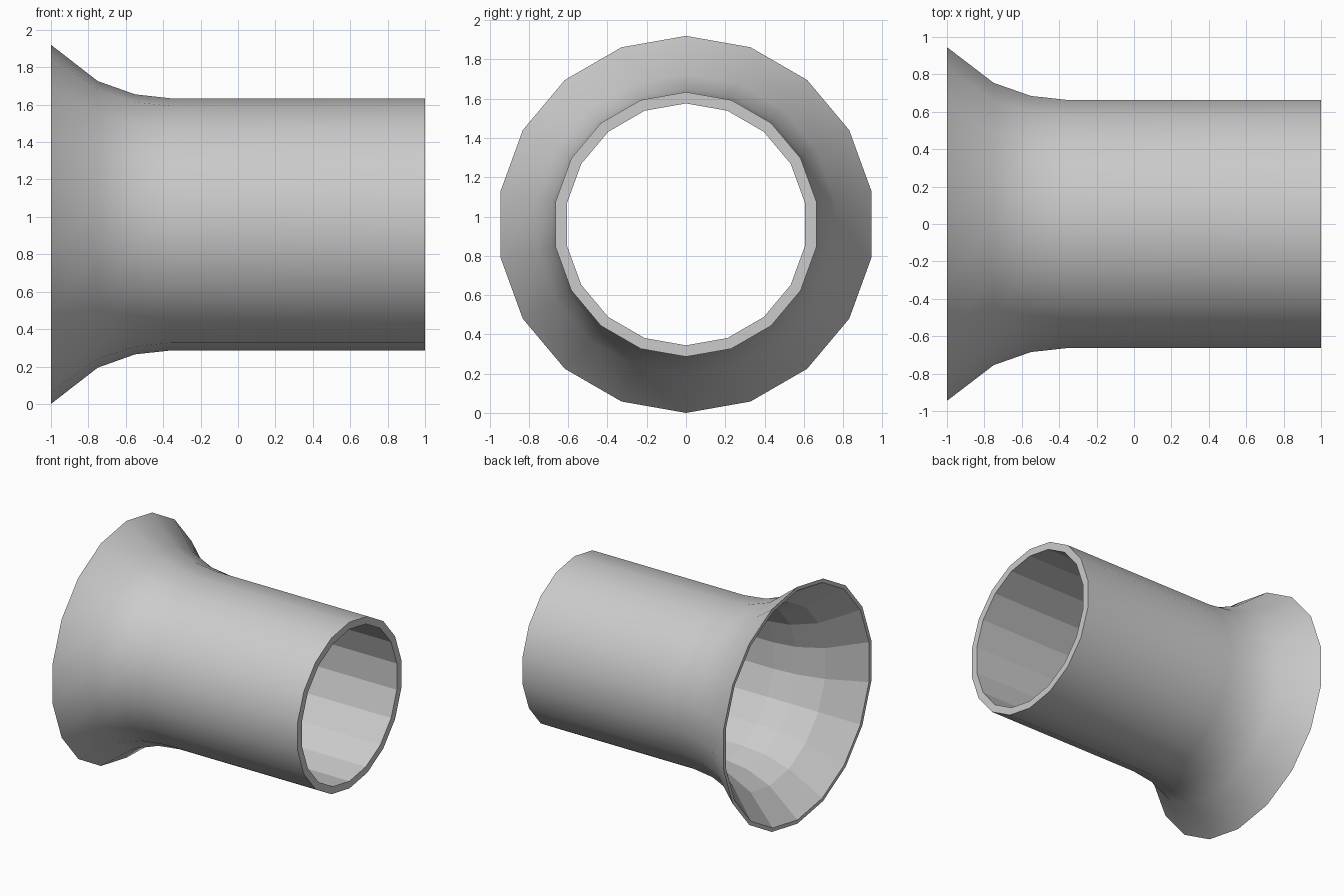
import bpy, bmesh
from math import sin, cos, tau

if "Cube" in bpy.data.objects:
    bpy.data.objects.remove(bpy.data.objects["Cube"])

SIDES = 18
CENTRE_Z = 0.96

# (x, radius) profiles from the flared mouth to the straight end
OUTER = [(-1, 0.96), (-0.75, 0.766), (-0.55, 0.695), (-0.36, 0.674), (1, 0.674)]
INNER = [(-1, 0.93), (-0.75, 0.72), (-0.55, 0.64), (-0.36, 0.616), (1, 0.616)]


def ring(bm, x, r):
    return [bm.verts.new((x, r * sin(tau * i / SIDES),
                          CENTRE_Z + r * cos(tau * i / SIDES)))
            for i in range(SIDES)]


def bridge(bm, a, b, smooth):
    for i in range(SIDES):
        j = (i + 1) % SIDES
        bm.faces.new((a[i], a[j], b[j], b[i])).smooth = smooth


bm = bmesh.new()
outer = [ring(bm, *p) for p in OUTER]
inner = [ring(bm, *p) for p in INNER]

# smooth outer wall, faceted inner wall
for a, b in zip(outer, outer[1:]):
    bridge(bm, a, b, True)
for a, b in zip(inner, inner[1:]):
    bridge(bm, b, a, False)

# flat rims at both ends
bridge(bm, inner[0], outer[0], False)
bridge(bm, outer[-1], inner[-1], False)

bmesh.ops.recalc_face_normals(bm, faces=bm.faces)
for e in bm.edges:
    e.smooth = all(f.smooth for f in e.link_faces)

mesh = bpy.data.meshes.new("flared_pipe")
bm.to_mesh(mesh)
bm.free()
bpy.context.collection.objects.link(bpy.data.objects.new("flared_pipe", mesh))
